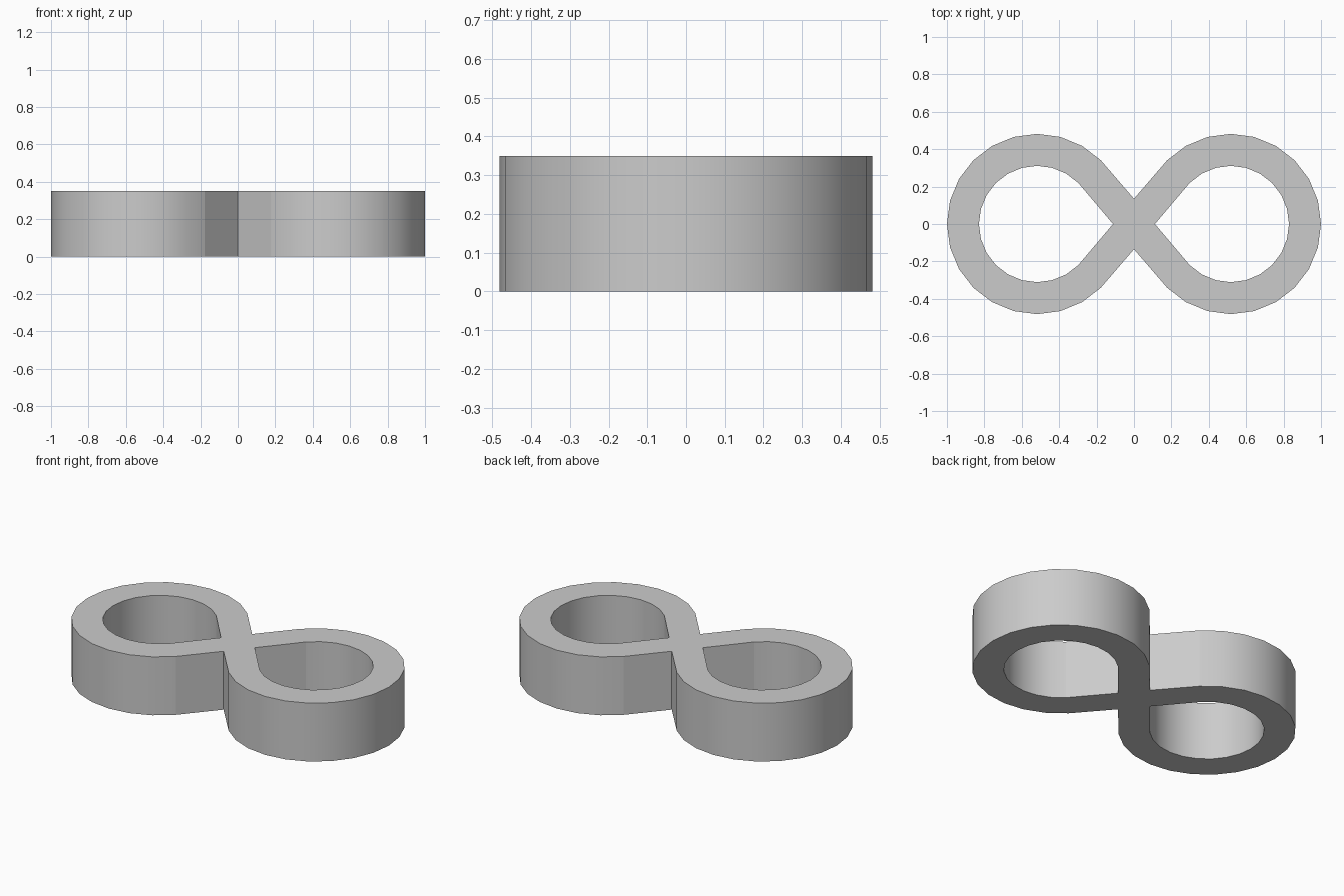
import bpy
import bmesh
from math import sin, cos, radians

cube = bpy.data.objects.get("Cube")
if cube:
    bpy.data.objects.remove(cube, do_unlink=True)

HEIGHT = 0.35
CENTRE, OUTER, INNER = 0.518, 0.482, 0.311   # ring centre and radii
WAIST, TIP = 0.135, 0.112                    # crossing notch and hole tip

grey = bpy.data.materials.new("plain_grey")
grey.use_nodes = True
colour = (0.6, 0.6, 0.6, 1)
grey.diffuse_color = colour
grey.node_tree.nodes["Principled BSDF"].inputs["Base Color"].default_value = colour

bm = bmesh.new()


def arc(side, radius):
    """Facing-outward arc of one loop, sweeping through 270 degrees."""
    return [bm.verts.new((side * (CENTRE + radius * cos(radians(a))),
                          radius * sin(radians(a)), 0))
            for a in range(135, -136, -15)]


# Crossing diamond between the two loops
top, bottom = (bm.verts.new((0, y, 0)) for y in (WAIST, -WAIST))
tips = {s: bm.verts.new((s * TIP, 0, 0)) for s in (1, -1)}
faces = [bm.faces.new((top, tips[1], bottom, tips[-1]))]

# Each loop is a band between an outer and an inner outline
for side in (1, -1):
    outer = [top] + arc(side, OUTER) + [bottom]
    inner = [tips[side]] + arc(side, INNER) + [tips[side]]
    for i in range(len(outer) - 1):
        faces.append(bm.faces.new((outer[i], outer[i + 1], inner[i + 1], inner[i])))

# Raise the flat band into a solid
lid = bmesh.ops.extrude_face_region(bm, geom=faces, use_keep_orig=True)
bmesh.ops.translate(bm, vec=(0, 0, HEIGHT),
                    verts=[v for v in lid["geom"] if isinstance(v, bmesh.types.BMVert)])
bmesh.ops.recalc_face_normals(bm, faces=bm.faces)

mesh = bpy.data.meshes.new("figure_eight_ring")
bm.to_mesh(mesh)
bm.free()
mesh.materials.append(grey)
ring = bpy.data.objects.new("figure_eight_ring", mesh)
bpy.context.collection.objects.link(ring)

# Smooth the round walls, keep rims and notches sharp
bpy.ops.object.select_all(action="DESELECT")
ring.select_set(True)
bpy.context.view_layer.objects.active = ring
bpy.ops.object.shade_smooth_by_angle(angle=radians(30))

# Straight walls near the crossing stay flat
bm = bmesh.new()
bm.from_mesh(mesh)
for face in bm.faces:
    if abs(face.normal.z) < 0.5 and max(e.calc_length() for e in face.edges
                                        if abs(e.verts[0].co.z - e.verts[1].co.z) < 0.01) > 0.2:
        for edge in face.edges:
            edge.smooth = False
bm.to_mesh(mesh)
bm.free()
